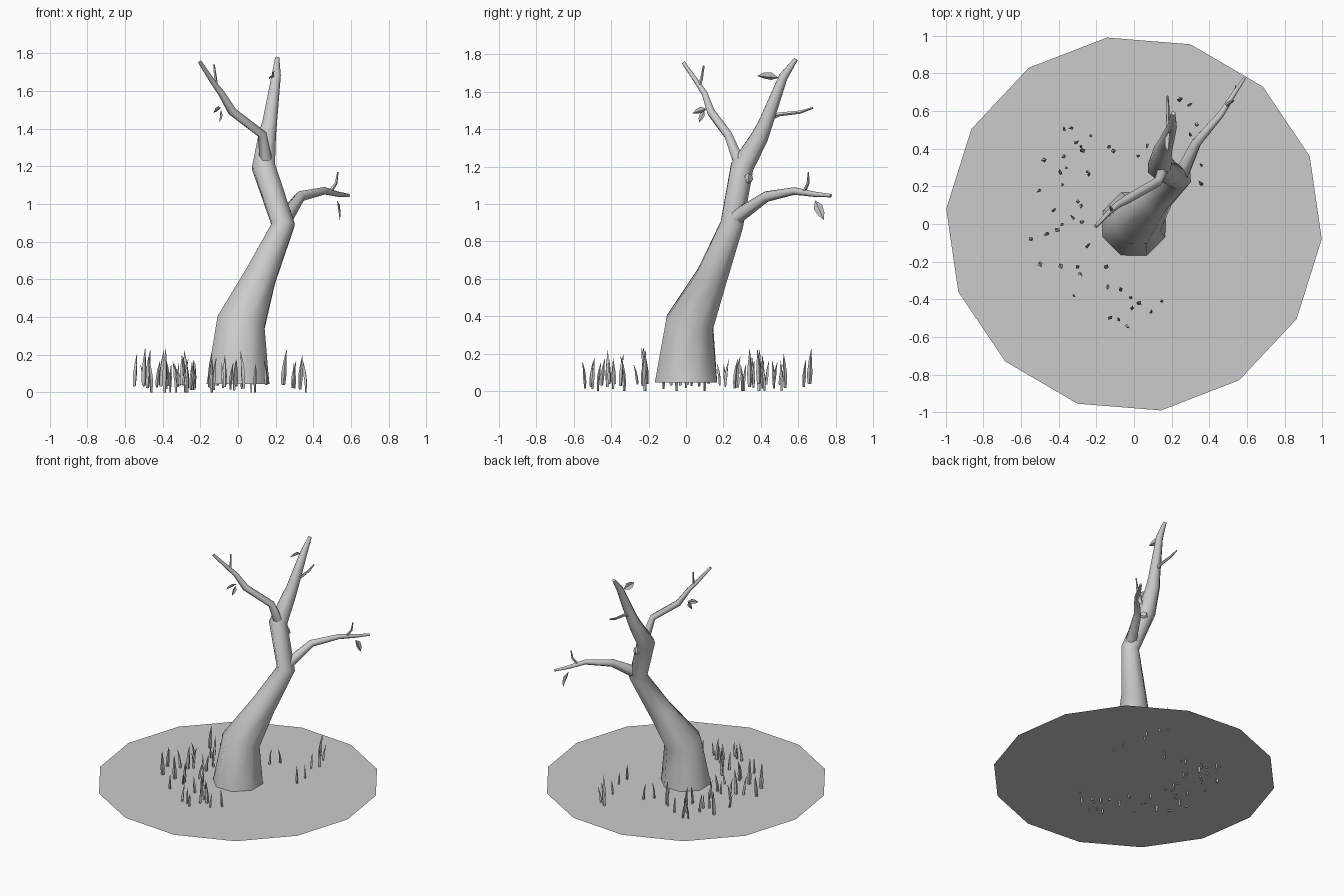
import bpy, bmesh, math, random
from mathutils import Vector, Quaternion

random.seed(4)
cube = bpy.data.objects.get("Cube")
if cube:
    bpy.data.objects.remove(cube)

GROUND = 0.045

grey = bpy.data.materials.new("plain grey")
grey.use_nodes = True
colour = (0.6, 0.6, 0.6, 1)
grey.diffuse_color = colour
grey.node_tree.nodes["Principled BSDF"].inputs["Base Color"].default_value = colour


def finish(name, bm, smooth=True):
    """Turn a bmesh into a named object with the shared material."""
    mesh = bpy.data.meshes.new(name)
    bm.to_mesh(mesh)
    bm.free()
    mesh.materials.append(grey)
    obj = bpy.data.objects.new(name, mesh)
    bpy.context.collection.objects.link(obj)
    if smooth:
        bpy.ops.object.select_all(action='DESELECT')
        obj.select_set(True)
        bpy.context.view_layer.objects.active = obj
        bpy.ops.object.shade_smooth_by_angle(angle=math.radians(62))
    return obj


def add_tube(bm, path, sides, turn=0.0, level_start=False):
    """Sweep a polygon along (x, y, z, radius) stations and cap both ends."""
    points = [Vector(p[:3]) for p in path]
    up = Vector((0, 0, 1))
    side, normal, rings = Vector((1, 0, 0)), up, []
    for i, point in enumerate(points):
        before = (point - points[max(i - 1, 0)]).normalized()
        after = (points[min(i + 1, len(points) - 1)] - point).normalized()
        tangent = up if level_start and i == 0 else (before + after).normalized()
        side = normal.rotation_difference(tangent) @ side
        normal = tangent
        ring = []
        for k in range(sides):
            spin = Quaternion(normal, turn + math.tau * k / sides)
            ring.append(bm.verts.new(point + spin @ side * path[i][3]))
        rings.append(ring)
    for low, high in zip(rings, rings[1:]):
        for k in range(sides):
            n = (k + 1) % sides
            bm.faces.new((low[k], low[n], high[n], high[k]))
    bm.faces.new(rings[0][::-1])
    bm.faces.new(rings[-1])


def tube(name, path, sides=6, **options):
    bm = bmesh.new()
    add_tube(bm, path, sides, **options)
    return finish(name, bm)


def leaf(name, base, tip, across, width):
    """Pointed leaf folded slightly along its midrib."""
    base, tip = Vector(base), Vector(tip)
    along = tip - base
    across = Vector(across)
    across = (across - across.project(along)).normalized() * width / 2
    fold = along.cross(across).normalized() * width * 0.2
    bm = bmesh.new()
    rib = [bm.verts.new(base + along * t) for t in (0, 0.5, 1)]
    for sign in (1, -1):
        edge = [bm.verts.new(base + along * t + across * sign * w + fold)
                for t, w in ((0.35, 1), (0.7, 0.75))]
        bm.faces.new((rib[0], rib[1], edge[0]))
        bm.faces.new((rib[1], rib[2], edge[1], edge[0]))
    return finish(name, bm, smooth=False)


# Ground disc
bm = bmesh.new()
bmesh.ops.create_circle(bm, cap_ends=True, radius=1, segments=14)
for v in bm.verts:
    v.co = Quaternion((0, 0, 1), math.radians(85.4)) @ v.co
    v.co.z = GROUND
finish("ground_disc", bm, smooth=False)

# Trunk and main leader
tube("trunk", [(0, 0, GROUND, .18), (.015, .02, .365, .138), (.12, .14, .615, .09),
               (.24, .245, .89, .066), (.135, .30, 1.2, .066), (.155, .395, 1.36, .05),
               (.168, .425, 1.43, .042), (.203, .52, 1.68, .026), (.208, .588, 1.775, .012)],
     sides=8, turn=math.radians(22), level_start=True)
tube("broken_stub", [(.15, .28, 1.13, .045), (.185, .325, 1.135, .036), (.2, .345, 1.14, .022)])

# Side branches
tube("left_branch", [(.24, .24, .91, .045), (.33, .43, 1.04, .029),
                     (.46, .58, 1.07, .02), (.53, .69, 1.052, .014), (.587, .775, 1.045, .009)])
tube("right_branch", [(.15, .285, 1.22, .035), (.128, .225, 1.37, .025),
                      (-.03, .135, 1.49, .024), (-.09, .10, 1.59, .018),
                      (-.135, .06, 1.65, .014), (-.203, -.013, 1.755, .01)])

# Twigs
tube("left_twig", [(.49, .63, 1.065, .011), (.52, .652, 1.11, .008), (.53, .655, 1.17, .004)], 5)
tube("right_twig", [(-.118, .07, 1.635, .011), (-.12, .083, 1.67, .008), (-.128, .095, 1.74, .005)], 5)
tube("leader_twig", [(.172, .45, 1.465, .018), (.178, .5, 1.48, .011),
                     (.18, .61, 1.492, .009), (.178, .68, 1.515, .005)], 5)

# Leaves
leaf("left_leaf", (.525, .69, 1.02), (.54, .737, .915), (0, 1, .3), .05)
leaf("leader_leaf", (.19, .495, 1.675), (.18, .38, 1.685), (.7, 0, 1), .05)
leaf("right_leaf_upper", (-.09, .11, 1.51), (-.13, .035, 1.485), (.5, 0, 1), .035)
leaf("right_leaf_lower", (-.09, .1, 1.5), (-.1, .07, 1.435), (.5, 1, 0), .03)

# Grass tufts, placed in hundredths of a unit around the trunk
SPOTS = [(-33, 51), (-37, 50), (-23, 47), (-31, 43), (-28, 41), (-27, 39), (-13, 41),
         (-11, 39), (-48, 34), (-37, 36), (-36, 30), (-39, 27), (-25, 28), (-24, 26),
         (2, 36), (7, 42), (24, 66), (29, 63), (33, 53), (30, 47), (36, 31), (36, 21),
         (-50, 18), (-38, 21), (-30, 12), (-28, 10), (-43, 7), (-38, 0), (-32, 3),
         (-28, 1), (-46, -5), (-41, -3), (-55, -8), (-25, -12), (-50, -21), (-39, -22),
         (-30, -23), (-29, -26), (-15, -23), (-32, -38), (-14, -33), (-7, -35), (-2, -39),
         (3, -42), (15, -41), (9, -47), (-13, -50), (-8, -51), (-4, -54), (-1, -45)]
bm = bmesh.new()
for i, (px, py) in enumerate(SPOTS):
    x, y = px / 100, py / 100
    size = random.uniform(.5, 1)
    tall = .19 * size
    lean = Vector((random.uniform(-.02, .02), random.uniform(-.02, .02)))
    root = 0 if i % 5 == 0 else random.uniform(.01, .04)
    add_tube(bm, [(x, y, root, .009 * size), (x, y, GROUND, .012 * size),
                  (x + lean.x * .2, y + lean.y * .2, GROUND + tall * .3, .015 * size),
                  (x + lean.x * .5, y + lean.y * .5, GROUND + tall * .65, .009 * size),
                  (x + lean.x, y + lean.y, GROUND + tall, .001)],
             4, turn=random.uniform(0, math.pi), level_start=True)
finish("grass_blades", bm, smooth=False)
